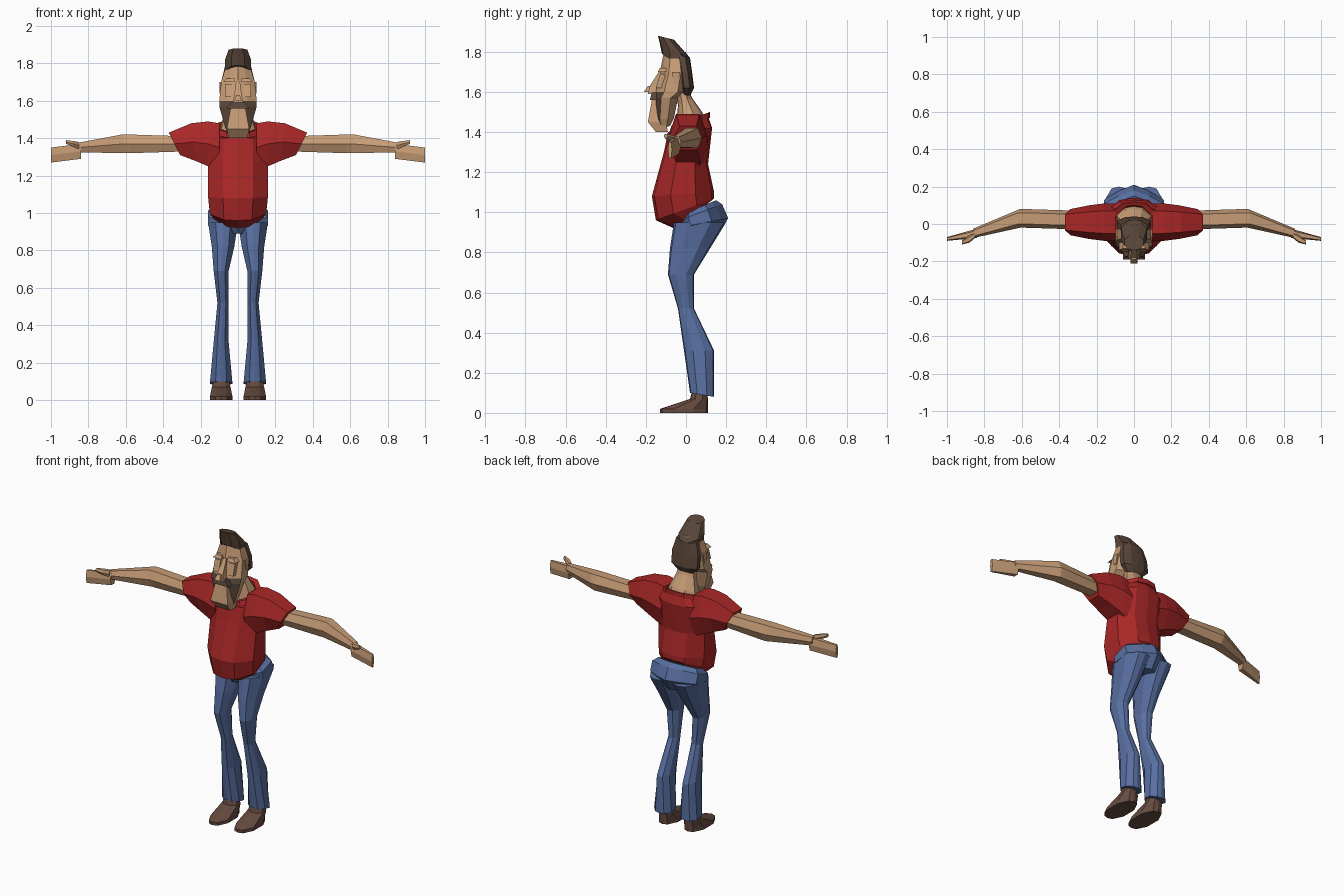
import bpy
import bmesh
from mathutils import Vector

if "Cube" in bpy.data.objects:
    bpy.data.objects.remove(bpy.data.objects["Cube"], do_unlink=True)


def material(name, red, green, blue):
    mat = bpy.data.materials.new(name)
    mat.use_nodes = True
    mat.diffuse_color = (red, green, blue, 1)
    shader = mat.node_tree.nodes["Principled BSDF"]
    shader.inputs["Base Color"].default_value = mat.diffuse_color
    shader.inputs["Roughness"].default_value = .9
    return mat


SKIN = material("skin", red=.56, green=.33, blue=.18)
SHIRT = material("red cloth", red=.4, green=.02, blue=.02)
DENIM = material("blue denim", red=.1, green=.16, blue=.36)
HAIR = material("dark brown hair", red=.1, green=.06, blue=.04)
LEATHER = material("brown leather", red=.13, green=.07, blue=.05)


def ring(wide, front, back, z, rise=0, at=0, dip=0, bulge=.04):
    """Ten-sided section of half width wide; rise lifts its back edge."""
    right = [(0, 0), (.5, bulge), (1, .3), (1, .7), (.5, 1 - bulge), (0, 1)]
    left = [(-u, v) for u, v in reversed(right[1:-1])]
    points = [Vector((at + u * wide, front + v * (back - front), z + v * rise))
              for u, v in right + left]
    points[0].z -= dip
    return points


def box(wide, front, back, z, at=0):
    """Four-sided section with the same measures as a ring."""
    return [Vector((x, y, z)) for x, y in ((at - wide, front), (at + wide, front),
                                           (at + wide, back), (at - wide, back))]


def slice_across(x, y, z, thick, tall, slant=0):
    """Six-sided upright section of a limb that runs along x."""
    points = []
    for end in (-1, 1):
        for shift in (-end, 0, end):
            v = shift
            u = end * (.6 if shift else 1)
            points.append(Vector((x + v * slant / 2, y + u * thick / 2, z + v * tall / 2)))
    return points


def loft(name, mat, *rings, side=1):
    """Skin a row of sections, close both ends and keep flat faces."""
    bm = bmesh.new()
    loops = [[bm.verts.new((p.x * side, p.y, p.z)) for p in points] for points in rings]
    for lower, upper in zip(loops, loops[1:]):
        for i in range(len(lower)):
            bm.faces.new((lower[i - 1], lower[i], upper[i], upper[i - 1]))
    bm.faces.new(loops[0])
    bm.faces.new(loops[-1])
    bmesh.ops.recalc_face_normals(bm, faces=bm.faces)
    mesh = bpy.data.meshes.new(name)
    bm.to_mesh(mesh)
    bm.free()
    mesh.materials.append(mat)
    obj = bpy.data.objects.new(name, mesh)
    bpy.context.collection.objects.link(obj)
    return obj


# Shirt body with an overhanging belly
loft("shirt", SHIRT,
     ring(wide=.12, front=-.06, back=.13, z=.92, rise=.14),
     ring(wide=.15, front=-.15, back=.14, z=.96, rise=.11),
     ring(wide=.16, front=-.17, back=.14, z=1.08, rise=.02),
     ring(wide=.16, front=-.11, back=.11, z=1.3, rise=-.06),
     ring(wide=.16, front=-.09, back=.13, z=1.4, rise=.02),
     ring(wide=.12, front=-.07, back=.11, z=1.4, rise=.08))

# Collar with a notch at the throat
loft("collar", SHIRT,
     ring(wide=.13, front=-.09, back=.12, z=1.4, rise=.07, dip=.03),
     ring(wide=.12, front=-.08, back=.12, z=1.43, rise=.07, dip=.05),
     ring(wide=.09, front=-.07, back=.1, z=1.43, rise=.06, dip=.05),
     ring(wide=.09, front=-.06, back=.09, z=1.4, rise=.06, dip=.03))

loft("neck", SKIN,
     ring(wide=.1, front=-.08, back=.1, z=1.37, rise=.09),
     ring(wide=.09, front=-.05, back=.08, z=1.43, rise=.07),
     ring(wide=.06, front=-.04, back=.03, z=1.53, rise=.04),
     ring(wide=.05, front=-.05, back=.01, z=1.62))

# Head, whose forward jaw faces carry the beard
head = loft("head", SKIN,
            ring(wide=.05, front=-.14, back=-.08, z=1.41, rise=.02, bulge=.1),
            ring(wide=.07, front=-.16, back=-.06, z=1.46, rise=.01, bulge=.1),
            ring(wide=.1, front=-.16, back=-.04, z=1.57, bulge=.1),
            ring(wide=.1, front=-.16, back=.01, z=1.6, bulge=.1),
            ring(wide=.09, front=-.13, back=.02, z=1.7, bulge=.1),
            ring(wide=.06, front=-.11, back=0, z=1.8, bulge=.1))
head.data.materials.append(HAIR)
for face in head.data.polygons:
    if face.normal.y < -.5 and 1.42 < face.center.z < 1.6:
        face.material_index = 1

loft("chin", SKIN,
     box(wide=.05, front=-.15, back=-.09, z=1.4),
     box(wide=.06, front=-.19, back=-.1, z=1.45),
     box(wide=.04, front=-.17, back=-.12, z=1.56))
loft("moustache", HAIR,
     box(wide=.06, front=-.18, back=-.12, z=1.56),
     box(wide=.03, front=-.17, back=-.12, z=1.6))
loft("nose", SKIN,
     box(wide=.03, front=-.19, back=-.13, z=1.59),
     box(wide=.02, front=-.18, back=-.12, z=1.63),
     box(wide=.01, front=-.13, back=-.1, z=1.71))
loft("nose_tip", SKIN,
     box(wide=.02, front=-.21, back=-.15, z=1.6),
     box(wide=.01, front=-.19, back=-.12, z=1.63))

# Hair: swept crown and the mass down the nape
loft("hair_crown", HAIR,
     ring(wide=.07, front=-.12, back=.02, z=1.79, rise=-.1),
     ring(wide=.07, front=-.13, back=.02, z=1.84, rise=-.07),
     ring(wide=.05, front=-.14, back=-.06, z=1.88, rise=-.02))
loft("hair_back", HAIR,
     ring(wide=.05, front=-.02, back=.02, z=1.58),
     ring(wide=.09, front=-.03, back=.04, z=1.62),
     ring(wide=.09, front=-.04, back=.03, z=1.7),
     ring(wide=.07, front=-.06, back=.02, z=1.79, rise=-.02))

loft("trouser_seat", DENIM,
     ring(wide=.13, front=-.04, back=.15, z=.98, rise=.08, bulge=.12),
     ring(wide=.16, front=-.06, back=.18, z=.95, rise=.09, bulge=.12),
     ring(wide=.16, front=-.06, back=.21, z=.92, rise=.05, bulge=.12),
     ring(wide=.1, front=-.04, back=.16, z=.89, bulge=.12))

# Paired parts, built on the left and mirrored to the right
for label, side in (("left", 1), ("right", -1)):
    loft(label + "_sleeve", SHIRT,
         slice_across(x=.1, y=.01, z=1.35, thick=.2, tall=.26),
         slice_across(x=.16, y=.01, z=1.37, thick=.2, tall=.24),
         slice_across(x=.24, y=.01, z=1.38, thick=.18, tall=.2, slant=.02),
         slice_across(x=.34, y=.01, z=1.37, thick=.14, tall=.12, slant=.06), side=side)

    loft(label + "_arm", SKIN,
         slice_across(x=.27, y=.02, z=1.37, thick=.1, tall=.08),
         slice_across(x=.58, y=.03, z=1.37, thick=.1, tall=.1),
         slice_across(x=.61, y=.03, z=1.37, thick=.1, tall=.1, slant=.02),
         slice_across(x=.86, y=-.05, z=1.35, thick=.05, tall=.05), side=side)
    loft(label + "_hand", SKIN,
         slice_across(x=.84, y=-.05, z=1.33, thick=.05, tall=.08),
         slice_across(x=1, y=-.08, z=1.31, thick=.02, tall=.08), side=side)
    loft(label + "_thumb", SKIN,
         slice_across(x=.85, y=-.06, z=1.36, thick=.03, tall=.04),
         slice_across(x=.88, y=-.08, z=1.37, thick=.04, tall=.03),
         slice_across(x=.92, y=-.1, z=1.38, thick=.02, tall=.02), side=side)

    loft(label + "_trouser_leg", DENIM,
         ring(at=.08, wide=.08, front=-.06, back=.2, z=.95),
         ring(at=.08, wide=.06, front=-.08, back=.12, z=.82),
         ring(at=.09, wide=.04, front=-.09, back=.04, z=.69),
         ring(at=.08, wide=.03, front=-.04, back=.04, z=.52),
         ring(at=.09, wide=.04, front=-.01, back=.14, z=.31),
         ring(at=.09, wide=.06, front=.02, back=.14, z=.1, rise=-.02), side=side)

    loft(label + "_shoe", LEATHER,
         ring(at=.09, wide=.06, front=-.13, back=.11, z=0),
         ring(at=.09, wide=.06, front=-.13, back=.11, z=.02),
         ring(at=.09, wide=.05, front=.02, back=.11, z=.07),
         ring(at=.09, wide=.04, front=.03, back=.1, z=.11), side=side)

    # Closed eyelid, brow ridge and flat ear
    loft(label + "_eyelid", SKIN,
         box(at=.05, wide=.02, front=-.15, back=-.1, z=1.62),
         box(at=.05, wide=.02, front=-.13, back=-.1, z=1.69), side=side)
    loft(label + "_brow", SKIN,
         box(at=.05, wide=.03, front=-.14, back=-.1, z=1.7),
         box(at=.04, wide=.02, front=-.13, back=-.1, z=1.72), side=side)
    loft(label + "_ear", SKIN,
         box(at=.09, wide=.01, front=-.06, back=-.04, z=1.64),
         box(at=.09, wide=.01, front=-.07, back=-.03, z=1.7), side=side)
